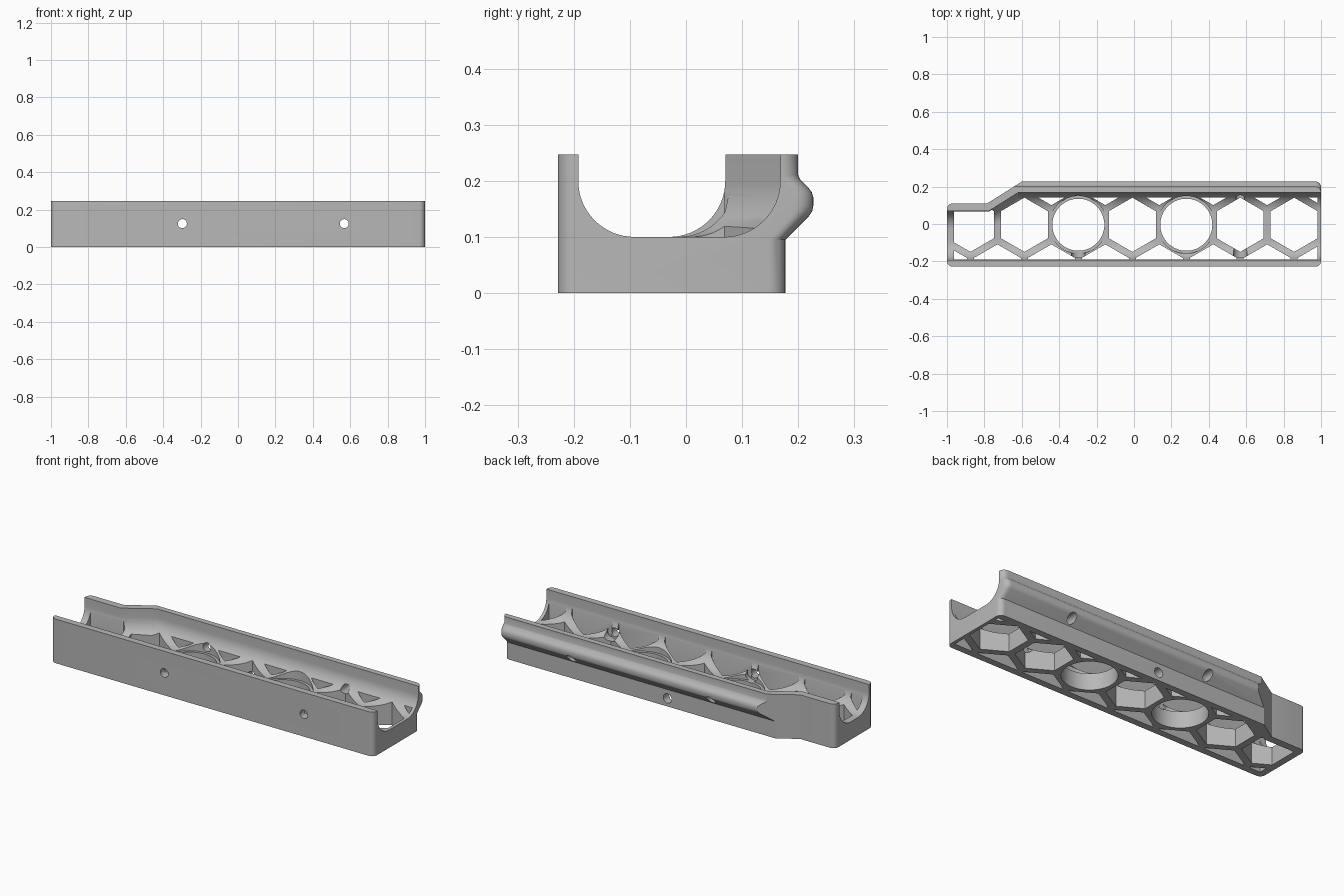
import bpy, bmesh, math
from mathutils import Matrix, Vector

if "Cube" in bpy.data.objects:
    bpy.data.objects.remove(bpy.data.objects["Cube"], do_unlink=True)

grey = bpy.data.materials.new("plain grey")
grey.use_nodes = True
grey.diffuse_color = (0.48, 0.48, 0.48, 1)
bsdf = grey.node_tree.nodes["Principled BSDF"]
bsdf.inputs["Base Color"].default_value = grey.diffuse_color
bsdf.inputs["Roughness"].default_value = 0.6


def finish(bm, name):
    bmesh.ops.recalc_face_normals(bm, faces=bm.faces)
    me = bpy.data.meshes.new(name)
    bm.to_mesh(me)
    bm.free()
    ob = bpy.data.objects.new(name, me)
    me.materials.append(grey)
    bpy.context.collection.objects.link(ob)
    return ob


def loft(sections, name):
    """Skin a row of matching closed sections and cap both ends."""
    bm = bmesh.new()
    rings = [[bm.verts.new(p) for p in s] for s in sections]
    n = len(rings[0])
    for a, b in zip(rings, rings[1:]):
        for i in range(n):
            bm.faces.new((a[i], a[(i + 1) % n], b[(i + 1) % n], b[i]))
    bm.faces.new(rings[0])
    bm.faces.new(rings[-1])
    return finish(bm, name)


def prisms(outlines, z0, z1, name):
    """Upright prisms from plan outlines."""
    bm = bmesh.new()
    for pts in outlines:
        f = bm.faces.new([bm.verts.new((x, y, z0)) for x, y in pts])
        ext = bmesh.ops.extrude_face_region(bm, geom=[f])["geom"]
        bmesh.ops.translate(bm, vec=(0, 0, z1 - z0),
                            verts=[v for v in ext if isinstance(v, bmesh.types.BMVert)])
    return finish(bm, name)


def ngon(cx, cy, r, n):
    return [(cx + r * math.sin(2 * math.pi * i / n), cy + r * math.cos(2 * math.pi * i / n))
            for i in range(n)]


def bore(x, z, r, y0, y1):
    """Cylinder running along y."""
    bm = bmesh.new()
    m = Matrix.Translation((x, (y0 + y1) / 2, z)) @ Matrix.Rotation(math.pi / 2, 4, 'X')
    bmesh.ops.create_cone(bm, cap_ends=True, segments=40, radius1=r, radius2=r,
                          depth=y1 - y0, matrix=m)
    return finish(bm, "bore_cutter")


def combine(target, cutter, op='DIFFERENCE'):
    mod = target.modifiers.new("cut", 'BOOLEAN')
    mod.operation, mod.solver, mod.object = op, 'EXACT', cutter
    bpy.ops.object.select_all(action='DESELECT')
    bpy.context.view_layer.objects.active = target
    target.select_set(True)
    bpy.ops.object.modifier_apply(modifier=mod.name)
    bpy.data.objects.remove(cutter, do_unlink=True)


SLOPE = 0.63
FLOOR, TOP = 0.1, 0.247

# Outer body: side profile with the ridge on the back, rounded at both ends
profile = [(-0.228, 0), (0.177, 0), (0.177, 0.095), (0.219, 0.137), (0.225, 0.146),
           (0.227, 0.156), (0.227, 0.17), (0.224, 0.18), (0.218, 0.188),
           (0.203, 0.203), (0.2, 0.21), (0.2, TOP), (-0.228, TOP)]
R = 0.03
ends = [(1 - R + R * math.sin(a), R - R * math.cos(a))
        for a in (math.pi / 2 * i / 7 for i in range(8))]
stations = [(-x, d) for x, d in reversed(ends)] + ends
body = loft([[(x, y - d if y > 0 else y + d, z) for y, z in profile] for x, d in stations],
            "tray_body")

# Narrowed end: trim the plan outline
arc = [(-1 + R - R * math.sin(a), 0.11 - R + R * math.cos(a))
       for a in (math.pi / 2 * i / 6 for i in range(7))]
outline = [(-1.1, -0.5), (1.1, -0.5), (1.1, 0.5), (-0.785 + 0.39 / SLOPE, 0.5),
           (-0.785, 0.11)] + arc + [(-1.1, arc[-1][1])]
combine(body, prisms([outline], -0.1, 0.4, "outline_cutter"), 'INTERSECT')


# Round-bottomed trough that follows the narrowed end
def trough(x, back):
    r, n = 0.1, 16
    angles = [math.pi / 2 * i / n for i in range(n + 1)]
    left = [(x, -0.192 + r - r * math.cos(a), FLOOR + r - r * math.sin(a)) for a in angles]
    right = [(x, back - r + r * math.sin(a), FLOOR + r - r * math.cos(a)) for a in angles]
    return [(x, -0.192, 0.4)] + left + right + [(x, back, 0.4)]


widen = -0.775 + (0.168 - 0.07) / SLOPE
combine(body, loft([trough(-1.1, 0.07), trough(-0.775, 0.07), trough(widen, 0.168),
                    trough(1.1, 0.168)], "trough_cutter"))

# Honeycomb floor openings, kept inside the walls
STEP, CY, X0, APOTHEM = 0.2885, -0.004, -0.009, 0.1255
round_cells = (-1, 1)
cells = []
for row in (-1, 0, 1):
    for k in range(-4, 5):
        if row == 0 and k in round_cells:
            cells.append(ngon(X0 + k * STEP, CY, 0.139, 64))
        else:
            cells.append(ngon(X0 + (k + 0.5 * abs(row)) * STEP,
                              CY + row * STEP * math.sqrt(3) / 2,
                              APOTHEM / math.cos(math.pi / 6), 6))
comb = prisms(cells, -0.05, 0.21, "honeycomb_cutter")
inside = [(-0.962, -0.19), (0.982, -0.19), (0.982, 0.141),
          (-0.773 + (0.141 - 0.068) / SLOPE, 0.141), (-0.773, 0.068), (-0.962, 0.068)]
combine(comb, prisms([inside], -0.1, 0.3, "inside_limit"), 'INTERSECT')
combine(body, comb)

# Shallow seats around the round openings
combine(body, prisms([ngon(X0 + k * STEP, CY, 0.154, 64) for k in round_cells],
                     0.092, 0.22, "seat_cutter"))

# Cross holes with wider bores inside the front wall, and a low hole in the back
for x in (-0.2975, 0.568):
    combine(body, bore(x, 0.125, 0.024, -0.3, 0.3))
    combine(body, bore(x, 0.125, 0.037, -0.18, -0.05))
combine(body, bore(X0, 0.045, 0.026, 0.05, 0.3))

bpy.ops.object.select_all(action='DESELECT')
bpy.context.view_layer.objects.active = body
body.select_set(True)
bpy.ops.object.shade_smooth_by_angle(angle=math.radians(25))
